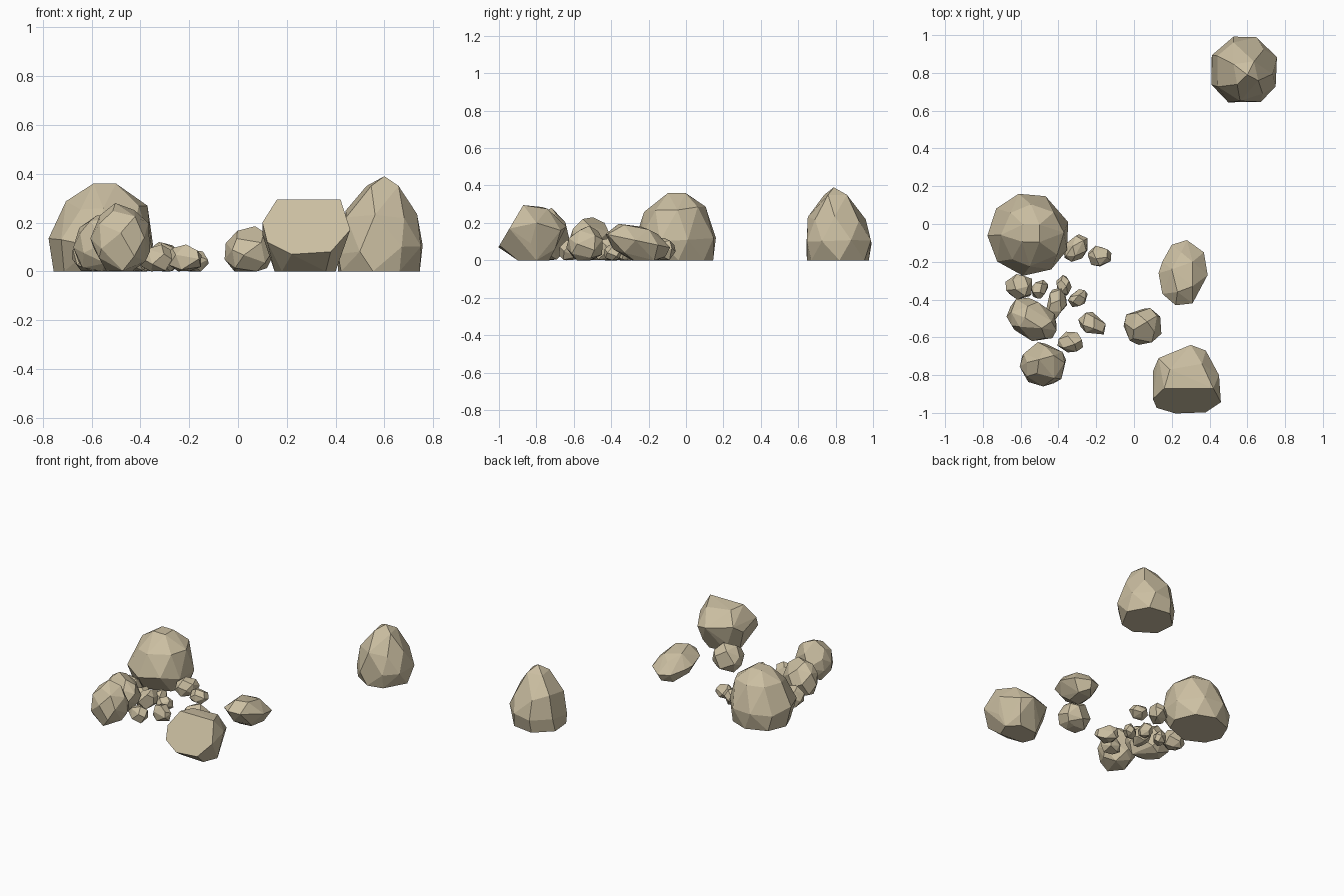
import bpy, bmesh, math, random
from mathutils import Vector

if "Cube" in bpy.data.objects:
    bpy.data.objects.remove(bpy.data.objects["Cube"])

stone = bpy.data.materials.new("sandstone")
stone.diffuse_color = (0.60, 0.52, 0.36, 1)
stone.use_nodes = True
stone.node_tree.nodes["Principled BSDF"].inputs["Base Color"].default_value = stone.diffuse_color


def hull_rock(name, points, angle=9):
    """Flat-faced rock: convex hull with nearly coplanar facets merged."""
    bm = bmesh.new()
    for p in points:
        bm.verts.new(p)
    res = bmesh.ops.convex_hull(bm, input=bm.verts[:])
    junk = {g for k in ("geom_interior", "geom_unused") for g in res[k]
            if isinstance(g, bmesh.types.BMVert)}
    bmesh.ops.delete(bm, geom=list(junk), context='VERTS')
    bmesh.ops.dissolve_limit(bm, angle_limit=math.radians(angle),
                             verts=bm.verts[:], edges=bm.edges[:])
    bmesh.ops.recalc_face_normals(bm, faces=bm.faces[:])
    me = bpy.data.meshes.new(name)
    bm.to_mesh(me)
    bm.free()
    me.materials.append(stone)
    ob = bpy.data.objects.new(name, me)
    bpy.context.collection.objects.link(ob)


def ring_points(rings, rng):
    """Irregular rings (z, x0, x1, y0, y1, sides) stacked upward."""
    pts = []
    for i, (z, x0, x1, y0, y1, n) in enumerate(rings):
        for k in range(n):
            a = math.tau * (k + 0.5 * (i % 2) + rng.uniform(-.15, .15)) / n
            dz = rng.uniform(-.02, .02) if 0 < z < .34 else 0
            pts.append(((x0 + x1) / 2 + (x1 - x0) / 2 * 1.03 * math.cos(a),
                        (y0 + y1) / 2 + (y1 - y0) / 2 * 1.03 * math.sin(a), z + dz))
    return pts


def pebble_points(x0, x1, y0, y1, h, n, shear, seed):
    """Jittered spiral on a ball, flattened below, fitted to the given bounds."""
    rng = random.Random(seed)
    pts = []
    for i in range(n):
        z = 1 - 2 * (i + 0.5) / n
        a = i * 2.39996 + rng.uniform(-.3, .3) + seed
        r = math.sqrt(1 - z * z)
        x, y = r * math.cos(a), r * math.sin(a)
        pts.append([x + shear * y, y, max(z + rng.uniform(-.08, .08), -.8)])
    for ax, (lo, hi) in enumerate(((x0, x1), (y0, y1), (0, h))):
        a, b = min(p[ax] for p in pts), max(p[ax] for p in pts)
        for p in pts:
            p[ax] = lo + (p[ax] - a) / (b - a) * (hi - lo)
    return pts


# Large boulder on the left
hull_rock("large_boulder", ring_points([
    (0, -.75, -.38, -.20, .14, 8), (.12, -.77, -.345, -.27, .16, 9),
    (.27, -.70, -.375, -.22, .10, 8), (.36, -.61, -.48, -.11, .01, 4)],
    random.Random(3)))

# Tall pointed boulder at the back
hull_rock("tall_boulder", ring_points([
    (0, .405, .74, .65, .98, 7), (.09, .40, .765, .63, .995, 8),
    (.23, .425, .73, .655, .965, 7), (.35, .51, .67, .73, .87, 4)],
    random.Random(5)) + [(.60, .79, .39)])

# Front boulder with one broad sloping face
face = [(.22, .07), (.38, .08), (.46, .17), (.42, .295), (.16, .295), (.10, .2), (.12, .12)]
hull_rock("split_boulder", [(x, -1 + (z - .075) * .59, z) for x, z in face] + [
    (.10, -.78, .15), (.13, -.71, .20), (.30, -.64, .18), (.38, -.67, .16), (.45, -.80, .20),
    (.19, -.77, .285), (.36, -.74, .275), (.18, -.72, .07), (.36, -.70, .06),
    (.43, -.83, .09), (.18, -.89, 0), (.36, -.90, 0), (.40, -.80, 0),
    (.33, -.73, 0), (.20, -.74, 0), (.15, -.81, 0)], 4)

# Flat leaning stone on the right
rim = [(.13, -.26), (.15, -.20), (.20, -.11), (.28, -.085), (.37, -.15),
       (.39, -.27), (.31, -.42), (.22, -.43), (.15, -.37)]
hull_rock("leaning_stone", [(x, y, .05 - .21 * y) for x, y in rim] + [
    (.23, -.36, .195), (.31, -.33, .19), (.20, -.24, .18), (.31, -.20, .165), (.25, -.15, .14),
    (.24, -.39, .06), (.33, -.33, .04), (.18, -.29, .03), (.22, -.29, 0),
    (.30, -.28, 0), (.32, -.17, 0), (.27, -.11, .02), (.22, -.17, 0)], 4)

# Medium stones and pebbles: x0, x1, y0, y1, height, points, shear
stones = {
    "round_stone": (-.055, .145, -.64, -.445, .185, 22, 0),
    "front_stone": (-.605, -.36, -.86, -.625, .28, 26, 0),
    "middle_stone": (-.675, -.41, -.62, -.39, .23, 26, -.3),
}
pebbles = [
    (-.68, -.54, -.40, -.265, .13, 18, 0),
    (-.545, -.455, -.395, -.295, .09, 16, .2),
    (-.41, -.33, -.38, -.27, .10, 16, 0),
    (-.465, -.355, -.51, -.335, .12, 18, .2),
    (-.35, -.245, -.44, -.345, .09, 16, .3),
    (-.37, -.245, -.20, -.055, .12, 18, .3),
    (-.245, -.12, -.225, -.115, .09, 16, 0),
    (-.295, -.15, -.585, -.465, .11, 16, -.3),
    (-.405, -.27, -.68, -.57, .11, 16, 0),
]
for i, p in enumerate(pebbles):
    stones[f"pebble_{i + 1}"] = p
for seed, (name, p) in enumerate(stones.items()):
    hull_rock(name, pebble_points(*p, seed + 1), 12)
